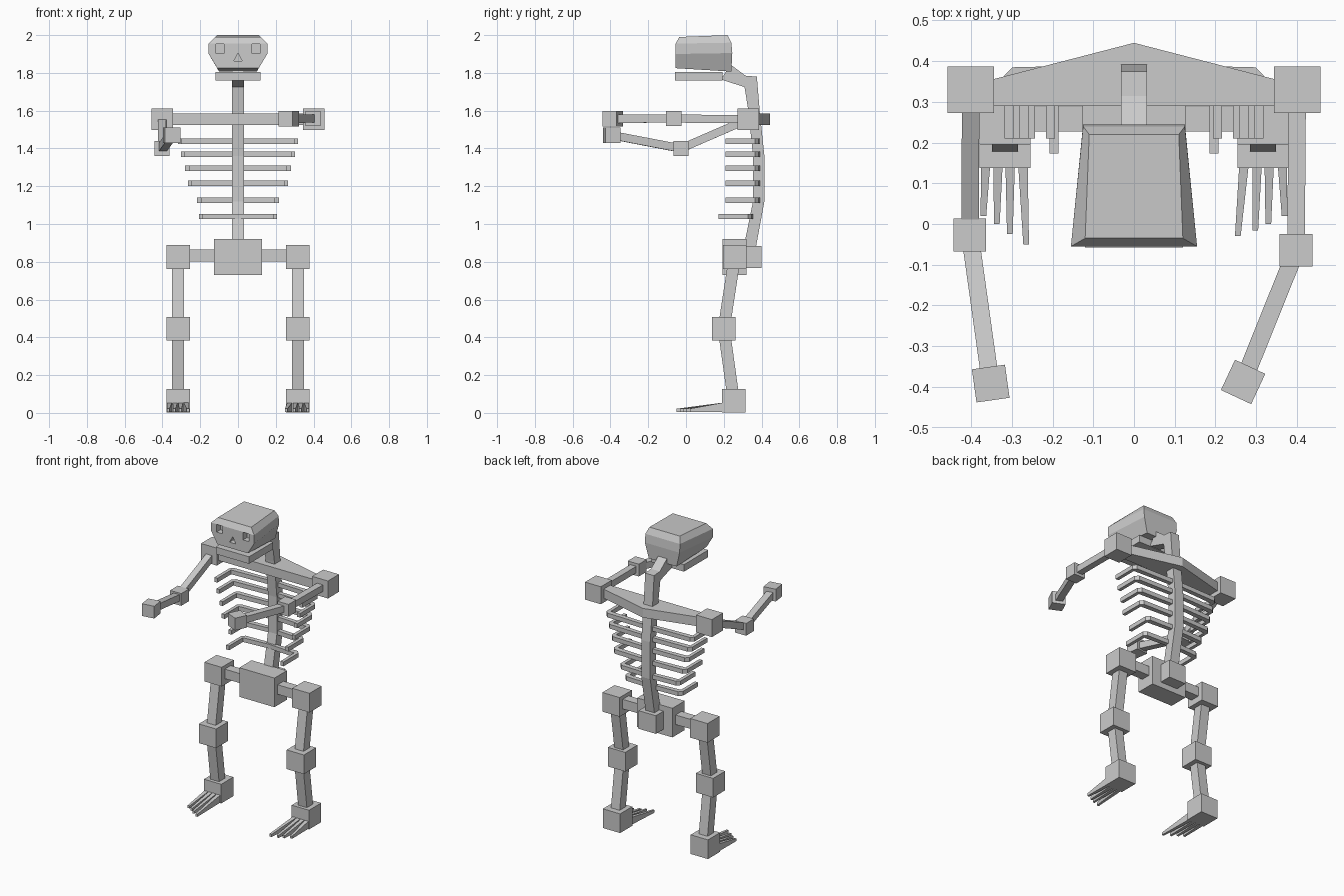
import bpy, bmesh, math
from mathutils import Vector, Matrix

if "Cube" in bpy.data.objects:
    bpy.data.objects.remove(bpy.data.objects["Cube"])


def finish(name, bm):
    bmesh.ops.recalc_face_normals(bm, faces=bm.faces)
    me = bpy.data.meshes.new(name)
    bm.to_mesh(me)
    bm.free()
    ob = bpy.data.objects.new(name, me)
    bpy.context.collection.objects.link(ob)
    return ob


def box(name, centre, size, turn=0):
    bm = bmesh.new()
    m = Matrix.Translation(centre) @ Matrix.Rotation(math.radians(turn), 4, 'Z') @ Matrix.Diagonal((*size, 1))
    bmesh.ops.create_cube(bm, size=1, matrix=m)
    return finish(name, bm)


def bar(name, a, b, w):
    a, b = Vector(a), Vector(b)
    d = b - a
    bm = bmesh.new()
    m = Matrix.Translation((a + b) / 2) @ d.to_track_quat('Z', 'Y').to_matrix().to_4x4() @ Matrix.Diagonal((w, w, d.length, 1))
    bmesh.ops.create_cube(bm, size=1, matrix=m)
    return finish(name, bm)


def loft(name, rings):
    bm = bmesh.new()
    vs = [[bm.verts.new(p) for p in r] for r in rings]
    n = len(vs[0])
    for r, s in zip(vs, vs[1:]):
        for i in range(n):
            bm.faces.new((r[i], r[(i + 1) % n], s[(i + 1) % n], s[i]))
    bm.faces.new(vs[0])
    bm.faces.new(vs[-1])
    return finish(name, bm)


def cut(ob, cutter):
    mod = ob.modifiers.new("socket", 'BOOLEAN')
    mod.operation = 'DIFFERENCE'
    mod.solver = 'EXACT'
    mod.object = cutter
    cutter.hide_render = True
    cutter.hide_viewport = True


# Skull: stacked tapered rings (front half width, rear half width, y front, y rear, z front, z rear)
levels = [(.11, .10, -.055, .24, 1.825, 1.807), (.155, .125, -.055, .245, 1.9, 1.905),
          (.155, .125, -.055, .24, 1.955, 1.96), (.12, .11, -.035, .22, 1.99, 2.0)]
skull = loft("skull", [[(-f, y0, z0), (f, y0, z0), (r, y1, z1), (-r, y1, z1)]
                       for f, r, y0, y1, z0, z1 in levels])
for s in (-1, 1):
    cut(skull, box("eye_cutter", (s * .096, -.055, 1.928), (.042, .08, .05)))
nose = [(-.023, 1.862), (.023, 1.862), (0, 1.904)]
cut(skull, loft("nose_cutter", [[(x, y, z) for x, z in nose] for y in (-.1, -.02)]))
box("jaw", (0, .067, 1.783), (.24, .25, .046))

# Spine and neck: side profile extruded across x
side = [(.365, .85), (.415, 1.12), (.415, 1.36), (.39, 1.6), (.375, 1.78), (.315, 1.785),
        (.235, 1.845), (.185, 1.765), (.31, 1.725), (.33, 1.6), (.355, 1.36), (.355, 1.12), (.30, .85)]
loft("spine", [[(x, y, z) for y, z in side] for x in (-.032, .032)])

# Collar beam: plan outline extruded up
plan = [(-.36, .29), (.36, .29), (.36, .352), (0, .445), (-.36, .352)]
loft("collar_beam", [[(x, y, z) for x, y in plan] for z in (1.525, 1.585)])

# Ribs: L-shaped plan, mirrored
for i, (z, w) in enumerate([(1.438, .318), (1.369, .302), (1.295, .28),
                            (1.215, .265), (1.125, .216), (1.04, .207)]):
    dy = -.037 if i == 5 else 0
    for s in (-1, 1):
        rib = [(0, .392), (w - .02, .385), (w, .365), (w, .21), (w - .022, .21), (w - .022, .352), (0, .366)]
        loft("rib", [[(s * x, y + dy, z + h) for x, y in rib] for h in (-.014, .014)])

# Pelvis
box("pelvis", (0, .258, .825), (.254, .127, .19))
box("tailbone", (0, .335, .825), (.125, .13, .118))
bar("hip_bar", (-.3, .258, .833), (.3, .258, .833), .062)

# Legs and feet
for s in (-1, 1):
    x = s * .317
    hip, knee, ankle = (x, .258, .825), (x, .2, .445), (x, .253, .064)
    for n, p in (("hip_joint", hip), ("knee_joint", knee), ("ankle_joint", ankle)):
        box(n, p, (.125, .125, .125))
    bar("thigh", hip, knee, .063)
    bar("shin", knee, ankle, .063)
    tips = [(.265, -.05), (.305, -.025), (.337, 0), (.37, .02)] if s < 0 else \
           [(.255, -.03), (.298, -.016), (.33, 0), (.37, .02)]
    for i, (tx, ty) in enumerate(tips):
        bx = .275 + i * .029
        loft("toe", [[(s * (c - h), y, .005), (s * (c + h), y, .005), (s * (c + h), y, t), (s * (c - h), y, t)]
                     for c, h, y, t in ((bx, .013, .2, .055), (tx, .007, ty, .022))])

# Arms: left hangs lower, right held level
for s, elbow, hand, turn in ((-1, (-.403, -.027, 1.4), (-.352, -.392, 1.47), 8),
                             (1, (.398, -.065, 1.558), (.268, -.388, 1.557), -25)):
    shoulder = (s * .401, .33, 1.555)
    box("shoulder_joint", shoulder, (.114, .114, .114))
    box("elbow_joint", elbow, (.08, .08, .08))
    box("hand", hand, (.082, .082, .08), turn)
    bar("upper_arm", shoulder, elbow, .043)
    bar("forearm", elbow, hand, .043)
